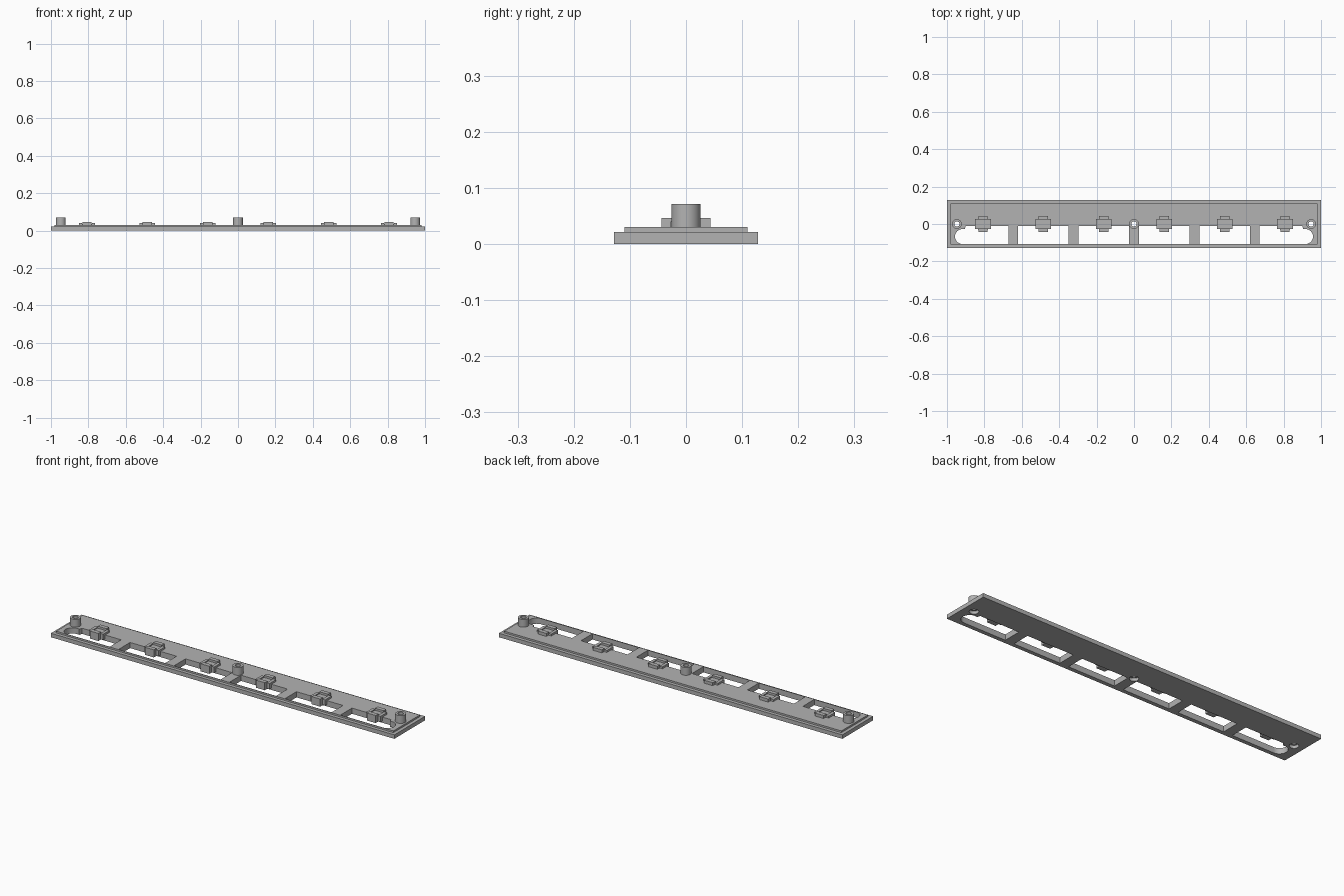
import bpy, bmesh
from math import pi, cos, sin

if "Cube" in bpy.data.objects:
    bpy.data.objects.remove(bpy.data.objects["Cube"], do_unlink=True)

grey = bpy.data.materials.new("plain grey")
grey.use_nodes = True
grey.diffuse_color = (0.45, 0.45, 0.45, 1)
grey.node_tree.nodes["Principled BSDF"].inputs["Base Color"].default_value = grey.diffuse_color


def prism(bm, outline, z0, z1):
    """Extrude a closed outline from z0 up to z1."""
    face = bm.faces.new([bm.verts.new((x, y, z0)) for x, y in outline])
    new = bmesh.ops.extrude_face_region(bm, geom=[face])["geom"]
    for v in new:
        if isinstance(v, bmesh.types.BMVert):
            v.co.z = z1


def box(bm, x0, x1, y0, y1, z0, z1):
    prism(bm, [(x0, y0), (x1, y0), (x1, y1), (x0, y1)], z0, z1)


def arc(cx, cy, r, start=0, end=2 * pi, n=32):
    return [(cx + r * cos(start + (end - start) * i / n),
             cy + r * sin(start + (end - start) * i / n)) for i in range(n)]


def finish(bm, name):
    bmesh.ops.recalc_face_normals(bm, faces=bm.faces[:])
    mesh = bpy.data.meshes.new(name)
    bm.to_mesh(mesh)
    bm.free()
    mesh.materials.append(grey)
    obj = bpy.data.objects.new(name, mesh)
    bpy.context.collection.objects.link(obj)
    return obj


def cut(obj, cutter):
    mod = obj.modifiers.new("cut", 'BOOLEAN')
    mod.operation, mod.object, mod.solver = 'DIFFERENCE', cutter, 'EXACT'
    bpy.context.view_layer.objects.active = obj
    bpy.ops.object.modifier_apply(modifier=mod.name)


def smooth(obj):
    bpy.ops.object.select_all(action='DESELECT')
    obj.select_set(True)
    bpy.context.view_layer.objects.active = obj
    bpy.ops.object.shade_smooth_by_angle(angle=0.5)


POSTS = (-0.947, 0, 0.947)
RIB, PITCH = 0.026, 0.323
FRONT, BACK = -0.107, -0.012

# Window cutters: four plain ones between ribs, two with rounded outer ends
bm = bmesh.new()
for i in range(-2, 2):
    box(bm, i * PITCH + RIB, (i + 1) * PITCH - RIB, FRONT, BACK, -0.1, 0.1)
inner = 2 * PITCH + RIB
end = [(-inner, FRONT), (-inner, BACK), (-0.9, BACK), (-0.905, -0.028)]
end += arc(-0.917, -0.067, 0.04, pi / 2, 3 * pi / 2, 16) + [(-0.917, FRONT)]
prism(bm, end, -0.1, 0.1)
prism(bm, [(-x, y) for x, y in end], -0.1, 0.1)
windows = finish(bm, "window_cutter")

# Screw hole cutters: wide from below, narrow through the posts
bm = bmesh.new()
for x in POSTS:
    prism(bm, arc(x, 0, 0.022), -0.1, 0.0155)
wide_holes = finish(bm, "counterbore_cutter")
bm = bmesh.new()
for x in POSTS:
    prism(bm, arc(x, 0, 0.014), -0.1, 0.2)
narrow_holes = finish(bm, "hole_cutter")
cutters = (windows, wide_holes, narrow_holes)

# Base flange and the raised step on top of it
bm = bmesh.new()
box(bm, -1, 1, -0.128, 0.128, 0, 0.021)
base = finish(bm, "base_flange")
bm = bmesh.new()
box(bm, -0.982, 0.982, -0.11, 0.11, 0.021, 0.03)
step = finish(bm, "raised_step")
for part in (base, step):
    for cutter in cutters:
        cut(part, cutter)
    smooth(part)

# Hollow screw posts
for x, side in zip(POSTS, ("right", "middle", "left")):
    bm = bmesh.new()
    prism(bm, arc(x, 0, 0.026), 0.021, 0.071)
    post = finish(bm, side + "_post")
    cut(post, narrow_holes)
    smooth(post)

for cutter in cutters:
    bpy.data.objects.remove(cutter, do_unlink=True)

# Clips: a low cradle with side cheeks and a taller stop at front and back
for i in range(6):
    x = (i - 2.5) * PITCH
    bm = bmesh.new()
    box(bm, x - 0.026, x + 0.026, -0.03, 0.03, 0.006, 0.035)
    for s in (-1, 1):
        y0, y1 = sorted((s * 0.022, s * 0.044))
        box(bm, x - 0.025, x + 0.025, y0, y1, 0.006 if s < 0 else 0.028, 0.046)
        x0, x1 = sorted((x + s * 0.026, x + s * 0.042))
        box(bm, x0, x1, -0.028, 0.026, 0.01, 0.04)
    finish(bm, "clip_%d" % (i + 1))
